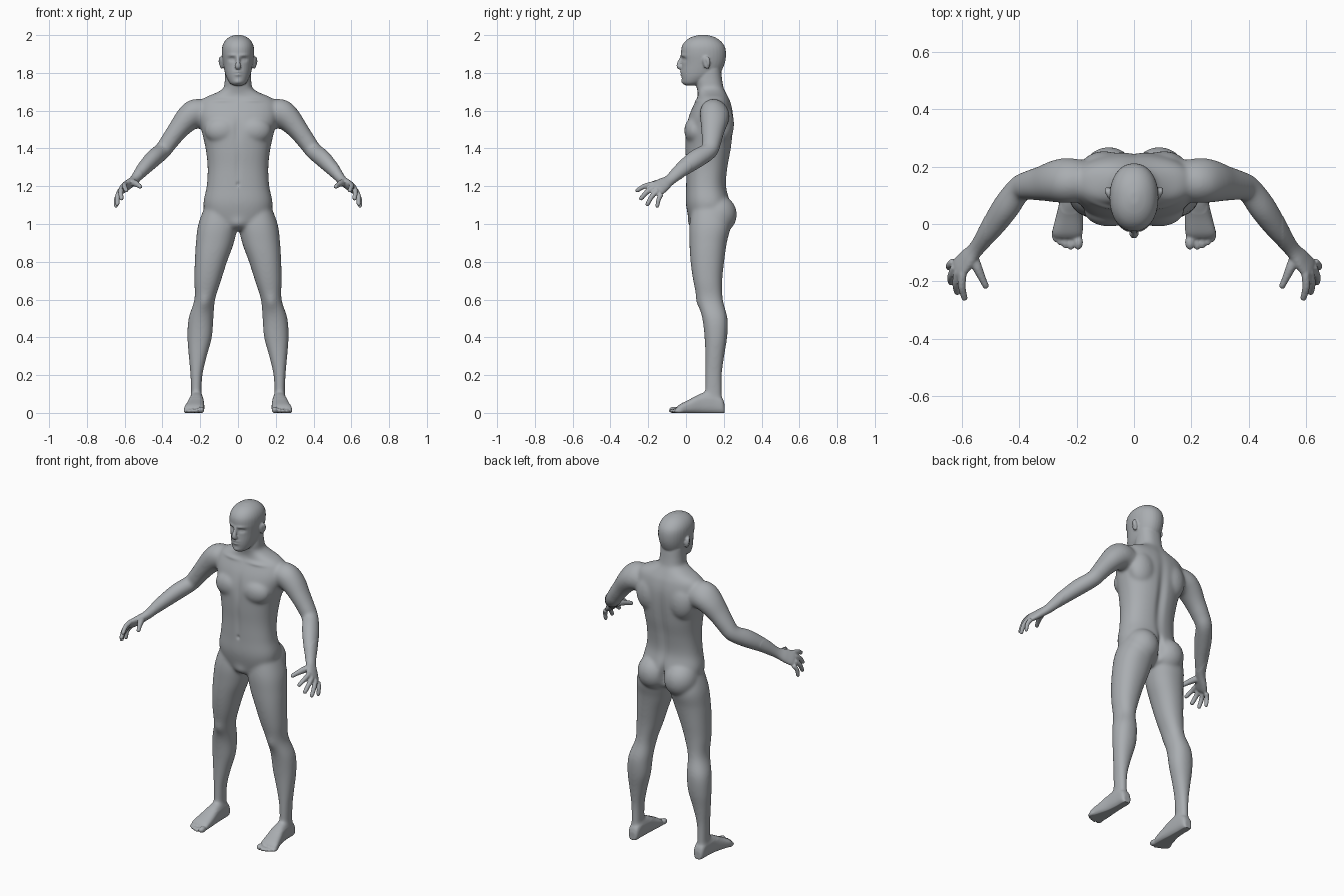
import bpy, bmesh, math
from mathutils import Vector, Matrix

bm = bmesh.new()
N = 32


def spline(rows, n=5):
    """Catmull-Rom interpolation of rows of numbers."""
    out = []
    for i in range(len(rows) - 1):
        a, b, c, d = (rows[max(0, min(len(rows) - 1, i + k))] for k in (-1, 0, 1, 2))
        for j in range(n):
            t = j / n
            out.append([0.5 * (2 * q + (r - p) * t + (2 * p - 5 * q + 4 * r - s) * t * t
                               + (3 * q - p - 3 * r + s) * t ** 3)
                        for p, q, r, s in zip(a, b, c, d)])
    return out + [list(rows[-1])]


def oval(p):
    """Unit superellipse points."""
    for k in range(N):
        c, s = math.cos(2 * math.pi * k / N), math.sin(2 * math.pi * k / N)
        yield (math.copysign(abs(c) ** (2 / p), c), math.copysign(abs(s) ** (2 / p), s))


def loft(rings):
    vs = [[bm.verts.new(p) for p in r] for r in rings]
    for a, b in zip(vs, vs[1:]):
        for k in range(N):
            bm.faces.new((a[k], a[(k + 1) % N], b[(k + 1) % N], b[k]))
    bm.faces.new(vs[0][::-1])
    bm.faces.new(vs[-1])


def stack(rows, s=1, p=2.2):
    """Horizontal sections: z, x0, x1, y0, y1."""
    loft([[Vector((s * ((x0 + x1) / 2 + u * (x1 - x0) / 2), (y0 + y1) / 2 + v * (y1 - y0) / 2, z))
           for u, v in oval(p)] for z, x0, x1, y0, y1 in spline(rows)])


def tube(rows, s=1, wide=(-.03, -.045, .055), p=2.1):
    """Sections along a path: x, y, z, half width, half thickness."""
    rows = spline(rows)
    pts = [Vector(r[:3]) for r in rows]
    rings = []
    for i, r in enumerate(rows):
        t = (pts[min(i + 1, len(pts) - 1)] - pts[max(i - 1, 0)]).normalized()
        w = Vector(wide)
        w = (w - t * w.dot(t)).normalized()
        n = t.cross(w)
        rings.append([Vector((s * q.x, q.y, q.z)) for q in
                      (pts[i] + w * u * r[3] + n * v * r[4] for u, v in oval(p))])
    loft(rings)


def ball(c, r, s=1, tilt=0):
    m = (Matrix.Translation((s * c[0], c[1], c[2])) @ Matrix.Rotation(tilt, 4, 'X')
         @ Matrix.Diagonal((*r, 1)))
    bmesh.ops.create_icosphere(bm, subdivisions=3, radius=1, matrix=m)


# torso and neck
stack([(z, -w, w, a, b) for z, w, a, b in [
    (.965, .06, .06, .17), (1.0, .15, .025, .22), (1.1, .183, 0, .235), (1.2, .166, 0, .214),
    (1.3, .161, 0, .222), (1.4, .172, -.004, .24), (1.5, .195, -.002, .25), (1.58, .215, .018, .25),
    (1.64, .205, .045, .238), (1.67, .175, .06, .225), (1.695, .115, .062, .212), (1.72, .078, .057, .2),
    (1.76, .07, .052, .192), (1.82, .068, .06, .185)]], p=2.35)

# head
stack([(z, -w, w, a, b) for z, w, a, b in [
    (1.733, .022, 0, .05), (1.745, .042, -.016, .085), (1.77, .058, -.022, .135), (1.8, .069, -.025, .18),
    (1.85, .079, -.022, .205), (1.9, .085, -.026, .212), (1.94, .083, -.022, .205), (1.97, .069, -.002, .182),
    (1.99, .045, .03, .15), (2.001, .015, .07, .11)]], p=2.15)

# nose
tube([(0, -.018, 1.89, .008, .01), (0, -.029, 1.865, .01, .012), (0, -.037, 1.843, .014, .013),
      (0, -.033, 1.831, .017, .014), (0, -.022, 1.824, .012, .008)], wide=(1, 0, 0))

for s in (1, -1):
    # ears
    ball((.086, .108, 1.855), (.012, .02, .035), s, .2)
    ball((.094, .116, 1.862), (.009, .013, .026), s, .2)
    # chest, shoulder blades, buttocks
    ball((.085, .05, 1.495), (.092, .06, .075), s)
    ball((.105, .19, 1.53), (.085, .065, .11), s)
    ball((.088, .168, 1.05), (.098, .102, .105), s)
    # arm
    tube([(.17, .15, 1.575, .075, .07), (.225, .152, 1.583, .082, .073), (.27, .15, 1.553, .076, .066),
          (.32, .142, 1.495, .062, .054), (.365, .135, 1.435, .052, .048), (.40, .122, 1.388, .046, .045),
          (.45, .055, 1.345, .051, .045), (.50, -.018, 1.292, .042, .037),
          (.548, -.083, 1.235, .03, .025), (.582, -.122, 1.208, .04, .022),
          (.607, -.15, 1.19, .045, .019), (.618, -.162, 1.181, .04, .014)], s)
    # fingers
    for a, b, r in [((.598, -.172, 1.212), (.592, -.258, 1.178), .0125),
                    ((.613, -.166, 1.195), (.617, -.238, 1.135), .013),
                    ((.625, -.15, 1.177), (.639, -.204, 1.105), .0125),
                    ((.63, -.13, 1.158), (.646, -.152, 1.095), .0115)]:
        a, b = Vector(a), Vector(b)
        mid = (a + b) / 2 + Vector((.006, -.003, .006))
        tube([(*a, r * 1.15, r * 1.15), (*mid, r * 1.05, r * 1.05), (*b, r * .9, r * .9)], s)
        ball(b, [r * .9] * 3, s)
    # thumb
    tube([(.565, -.105, 1.22, .02, .018), (.548, -.15, 1.217, .018, .017),
          (.53, -.19, 1.207, .014, .013), (.518, -.215, 1.198, .012, .011)], s)
    ball((.518, -.215, 1.198), [.012] * 3, s)
    # leg
    stack([(1.12, .03, .165, .04, .21), (1.0, .004, .21, .018, .236), (.9, .022, .223, .018, .216),
           (.8, .058, .229, .024, .202), (.7, .09, .231, .038, .192), (.6, .121, .231, .06, .195),
           (.5, .13, .262, .086, .22), (.4, .138, .268, .098, .218), (.3, .165, .261, .102, .202),
           (.2, .188, .252, .102, .19), (.1, .193, .249, .1, .19), (.05, .192, .251, .1, .192)], s)
    # foot
    rows = spline([(.204, .2, .238, .045), (.19, .188, .25, .08), (.14, .184, .254, .112),
                   (.08, .181, .26, .104), (.02, .178, .274, .072), (-.03, .179, .286, .047),
                   (-.05, .186, .278, .03)])
    loft([[Vector((s * ((a + b) / 2 + u * (b - a) / 2), y, (h - .006) / 2 + v * (h + .006) / 2))
           for u, v in oval(2.6)] for y, a, b, h in rows])
    # toes
    for x, y, r in [(.195, -.064, .0175), (.22, -.066, .0125), (.24, -.06, .012),
                    (.259, -.05, .0115), (.276, -.037, .0115)]:
        ball((x, y, r * .9), (r, .026, r), s)

# fuse every part into one skin
bmesh.ops.recalc_face_normals(bm, faces=bm.faces)
raw = bpy.data.meshes.new("raw_parts")
bm.to_mesh(raw)
bm.free()
body = bpy.data.objects.new("human_body", raw)
bpy.context.collection.objects.link(body)
mod = body.modifiers.new("fuse", 'REMESH')
mod.mode = 'VOXEL'
mod.voxel_size = .0052
mod = body.modifiers.new("soften", 'SMOOTH')
mod.factor = .5
mod.iterations = 4
dg = bpy.context.evaluated_depsgraph_get()
skin = bpy.data.meshes.new_from_object(body.evaluated_get(dg))
body.modifiers.clear()
body.data = skin
bpy.data.meshes.remove(raw)

# extra softening of trunk and limbs, keeping head, hands and feet crisp
bm = bmesh.new()
bm.from_mesh(skin)
soft = [v for v in bm.verts if abs(v.co.x) < .52 and .08 < v.co.z < 1.72 and v.co.y > -.08]
for _ in range(22):
    bmesh.ops.smooth_vert(bm, verts=soft, factor=.5, use_axis_x=True, use_axis_y=True, use_axis_z=True)

# sculpted details: centre, radii, push along y (mirrored)
dabs = [
    ((.033, -.02, 1.872), (.017, .05, .011), .013),   # eye socket
    ((.033, -.02, 1.871), (.011, .05, .007), -.006),  # eye
    ((.03, -.02, 1.893), (.026, .05, .008), -.005),   # brow
    ((0, -.03, 1.806), (.018, .04, .006), -.007),     # upper lip
    ((0, -.03, 1.79), (.016, .04, .006), -.007),      # lower lip
    ((0, -.02, 1.752), (.018, .04, .012), -.006),     # chin
    ((.095, .1, 1.853), (.02, .009, .015), .006),     # ear hollow
    ((0, .24, 1.36), (.026, .07, .22), -.013),        # spine
    ((0, .25, 1.05), (.014, .09, .07), -.025),        # cleft
    ((0, 0, 1.5), (.02, .06, .07), .007),             # breastbone
    ((0, 0, 1.31), (.016, .05, .1), .004),            # belly line
    ((0, 0, 1.21), (.009, .05, .011), .006),          # navel
    ((.09, .05, 1.655), (.06, .04, .011), -.006),     # collarbone
    ((.175, .06, .585), (.03, .04, .04), -.008),      # kneecap
    ((0, .02, .995), (.04, .05, .035), -.012),        # groin
]
for v in bm.verts:
    x, y, z = abs(v.co.x), v.co.y, v.co.z
    for c, r, push in dabs:
        if abs(z - c[2]) < 2.5 * r[2]:
            d = ((x - c[0]) / r[0]) ** 2 + ((y - c[1]) / r[1]) ** 2 + ((z - c[2]) / r[2]) ** 2
            if d < 6:
                v.co.y += push * math.exp(-d)
    v.co.z = max(v.co.z, 0)
for f in bm.faces:
    f.smooth = True
bm.to_mesh(skin)
bm.free()

grey = bpy.data.materials.new("neutral grey")
grey.diffuse_color = (.40, .42, .44, 1)
skin.materials.clear()
skin.materials.append(grey)
